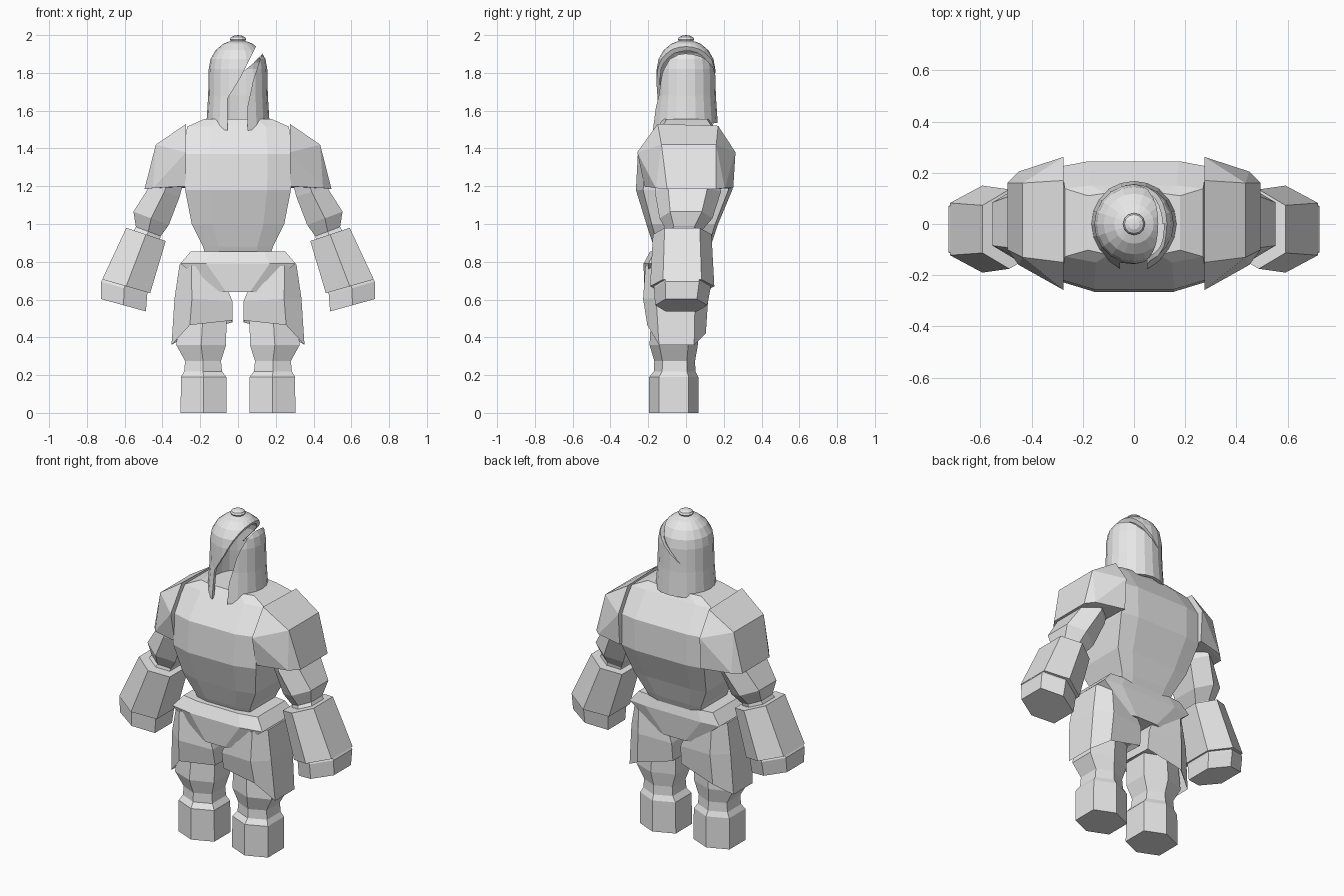
import bpy, bmesh
from math import cos, sin, pi
from mathutils import Vector

cube = bpy.data.objects.get("Cube")
if cube:
    bpy.data.objects.remove(cube, do_unlink=True)

GREY = (0.8, 0.8, 0.8, 1)
stone = bpy.data.materials.new("pale_grey")
stone.use_nodes = True
stone.diffuse_color = GREY
stone.node_tree.nodes["Principled BSDF"].inputs["Base Color"].default_value = GREY

HEX = [(1, .6), (0, 1), (-1, .6), (-1, -.6), (0, -1), (1, -.6)]
BARREL = [(1, .92), (.62, 1), (-.62, 1), (-1, .92), (-1, -.85), (-.55, -1), (.55, -1), (1, -.85)]
THIGH = [(1, .6), (.4, 1), (-1, .88), (-1, -.85), (.4, -1), (1, -.6)]


def finish(name, bm):
    bmesh.ops.recalc_face_normals(bm, faces=bm.faces)
    mesh = bpy.data.meshes.new(name)
    bm.to_mesh(mesh)
    bm.free()
    mesh.materials.append(stone)
    obj = bpy.data.objects.new(name, mesh)
    bpy.context.collection.objects.link(obj)
    return obj


def skin(name, rings, closed=False):
    """Join rings of points; cap the ends unless the rings form a loop."""
    bm = bmesh.new()
    loops = [[bm.verts.new(p) for p in ring] for ring in rings]
    pairs = list(zip(loops, loops[1:]))
    if closed:
        pairs.append((loops[-1], loops[0]))
    else:
        bm.faces.new(loops[0])
        bm.faces.new(loops[-1])
    for a, b in pairs:
        for i in range(len(a)):
            j = (i + 1) % len(a)
            bm.faces.new((a[i], a[j], b[j], b[i]))
    return finish(name, bm)


def ring_at(station, section, side=1):
    """Station: x, y, z, half width, half depth, tilt about y."""
    x, y, z, hu, hv, tilt = station
    return [(side * (x + u * hu * cos(tilt)), y + v * hv, z + u * hu * sin(tilt))
            for u, v in section]


def limb(name, stations, section=HEX, side=1):
    return skin(name, [ring_at(s, section, side) for s in stations])


def hull(name, points):
    bm = bmesh.new()
    for p in points:
        bm.verts.new(p)
    bmesh.ops.convex_hull(bm, input=bm.verts)
    bmesh.ops.dissolve_limit(bm, angle_limit=.05, verts=bm.verts, edges=bm.edges)
    return finish(name, bm)


def prism(name, outline, y0, y1):
    return skin(name, [[(x, y, z) for x, z in outline] for y in (y0, y1)])


# Torso and pelvis
limb("torso", [
    (0, -.02, .83, .17, .13, 0), (0, -.02, .88, .185, .15, 0),
    (0, -.02, 1.0, .245, .19, 0), (0, -.01, 1.18, .28, .255, 0),
    (0, -.005, 1.37, .285, .25, 0), (0, 0, 1.515, .27, .15, 0),
    (0, 0, 1.555, .18, .12, 0)], BARREL)
limb("pelvis", [
    (0, -.04, .855, .25, .15, 0), (0, -.05, .79, .305, .175, 0),
    (0, -.055, .64, .115, .165, 0)], BARREL)

for side, word in ((1, "left"), (-1, "right")):
    # Faceted shoulder plate: inner edge, outer ridge, lower rim
    inner_edge = [(.275, y, z) for y, z in (
        (-.22, 1.2), (-.258, 1.38), (-.15, 1.53), (.17, 1.52), (.262, 1.38), (.25, 1.19))]
    ridge = [(.435, -.13, 1.42), (.435, .16, 1.42)]
    rim = [(.45, -.16, 1.19), (.495, -.1, 1.185), (.495, .16, 1.185), (.45, .205, 1.19)]
    hull(word + "_shoulder_plate",
         [(side * x, y, z) for x, y, z in inner_edge + ridge + rim])

    # Arm, forearm guard and fist
    limb(word + "_upper_arm", [
        (.35, .01, 1.3, .08, .16, .3), (.39, .01, 1.17, .085, .175, .3),
        (.46, 0, 1.03, .1, .14, .36), (.475, -.01, .96, .07, .09, .36),
        (.49, -.02, .92, .075, .1, .36)], side=side)
    limb(word + "_forearm_guard", [
        (.487, -.02, .945, .11, .155, .32), (.592, -.02, .67, .132, .17, .28)], side=side)
    limb(word + "_fist", [
        (.59, -.02, .69, .12, .145, .28), (.603, -.02, .66, .127, .15, .28),
        (.606, -.025, .57, .123, .138, .27)], side=side)

    # Thigh plate, with a hem that drops at the outside, and the leg under it
    hem = [(x, y, z) for (x, y, _), z in zip(
        ring_at((.19, -.05, 0, .162, .155, 0), THIGH, side), (.36, .42, .48, .49, .465, .36))]
    skin(word + "_thigh_plate", [
        ring_at((.205, -.055, .775, .105, .16, .1), THIGH, side),
        ring_at((.183, -.055, .6, .153, .172, .05), THIGH, side), hem,
        ring_at((.185, -.05, .5, .135, .13, 0), THIGH, side)])
    limb(word + "_leg", [
        (.18, -.06, .6, .12, .12, 0), (.195, -.065, .36, .132, .128, 0),
        (.185, -.06, .275, .095, .108, 0), (.185, -.06, .22, .1, .11, 0),
        (.182, -.065, .19, .12, .13, 0), (.182, -.065, 0, .122, .13, 0)], side=side)

# Helmet: hollow turned shell with a lower front rim
SEG = 20
outer = [(.168, 1.52), (.158, 1.68), (.155, 1.82)]
outer += [(.155 * cos(a), 1.82 + .155 * sin(a)) for a in (.35, .7, 1.05, 1.35, 1.53)]
inner = [(max(r - .018, .003), z - (.018 if z > 1.82 else 0)) for r, z in reversed(outer)]
rings = []
for r, z in outer + inner:
    ring = []
    for i in range(SEG):
        a = 2 * pi * i / SEG
        x, y = r * cos(a), r * sin(a)
        low = max(0, (1.69 - z) / .17)
        front = max(0, -sin(a)) ** 3
        ring.append((x, y - .018 * low * front, z + low * (.09 * y - .012 * front)))
    rings.append(ring)
helmet = skin("helmet", rings, closed=True)

# Face opening in front, and the slit that sweeps over one side to the back
top = [(.11, 1.97), (.15, 1.935), (.127, 1.9)]
face = [(.08, 1.76), (.05, 1.62), (.05, 1.4), (-.055, 1.4), (-.055, 1.665), (.01, 1.77)]
sweep = [(.08, 1.85), (-.06, 1.735), (.04, 1.85)]
cutters = [
    prism("face_cutter", top + face + [(.09, 1.93)], -.4, 0),
    prism("slit_cutter", top + sweep + [(.09, 1.93)], -.002, .4)]
for cutter in cutters:
    cutter.hide_render = True
    mod = helmet.modifiers.new("cut", "BOOLEAN")
    mod.operation = "DIFFERENCE"
    mod.solver = "EXACT"
    mod.object = cutter
graph = bpy.context.evaluated_depsgraph_get()
cut_mesh = bpy.data.meshes.new_from_object(helmet.evaluated_get(graph))
helmet.modifiers.clear()
helmet.data = cut_mesh
for cutter in cutters:
    bpy.data.objects.remove(cutter, do_unlink=True)

# Helmet knob
bm = bmesh.new()
bmesh.ops.create_uvsphere(bm, u_segments=12, v_segments=6, radius=1)
for v in bm.verts:
    v.co = Vector((v.co.x * .043, v.co.y * .043, 1.978 + v.co.z * .022))
finish("helmet_knob", bm)
